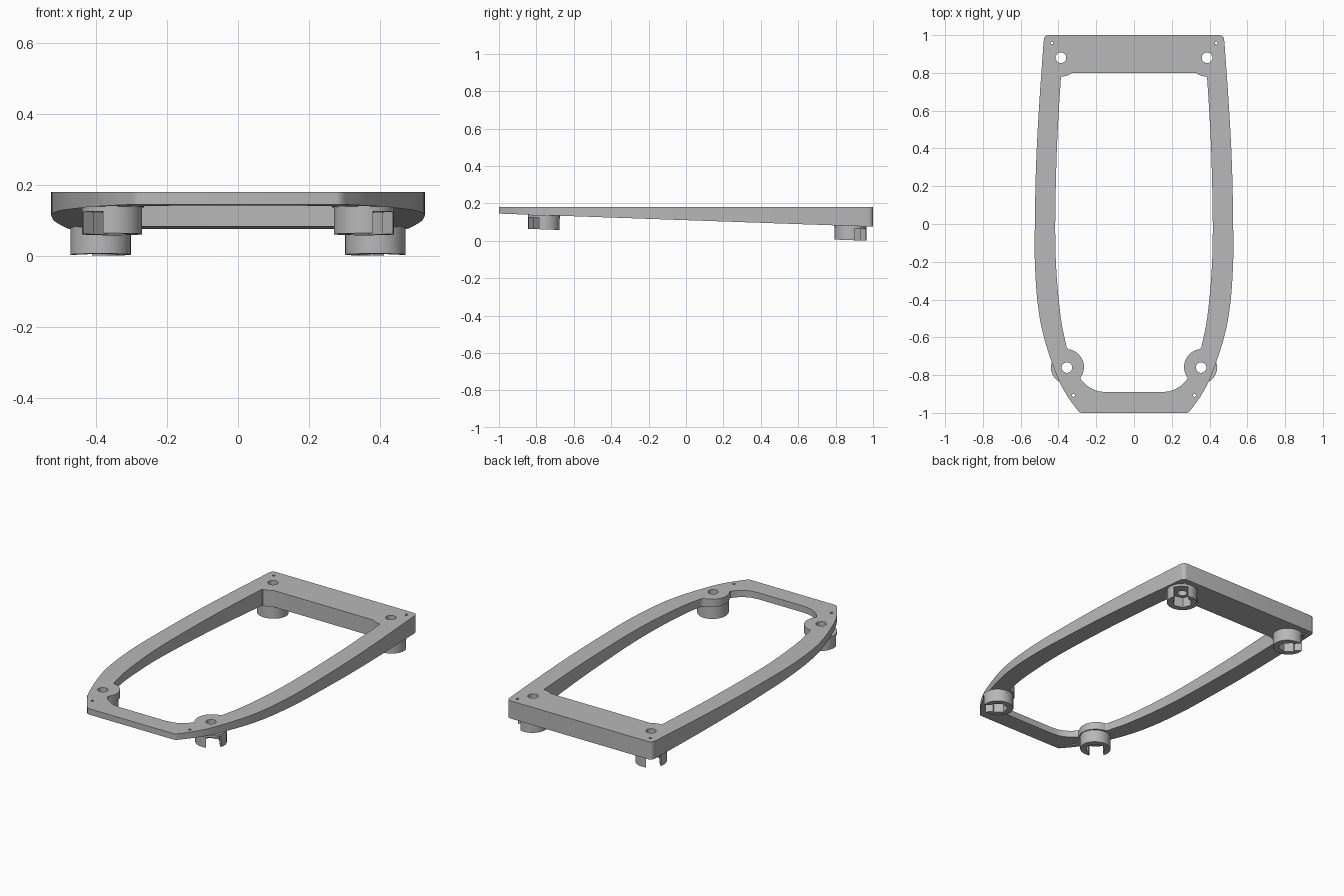
import bpy, bmesh, math
from mathutils import Vector

if "Cube" in bpy.data.objects:
    bpy.data.objects.remove(bpy.data.objects["Cube"], do_unlink=True)

TOP = 0.18
FRONT_BOSS = (0.355, -0.76)
REAR_BOSS = (0.387, 0.88)
BOSS_R, HOLE_R, DEPTH = 0.085, 0.028, 0.072

grey = bpy.data.materials.new("plain grey")
grey.use_nodes = True
grey.diffuse_color = (0.48, 0.48, 0.48, 1)
grey.node_tree.nodes["Principled BSDF"].inputs["Base Color"].default_value = (0.48, 0.48, 0.48, 1)


def underside(y):
    """Sloping lower surface of the frame."""
    return 0.145 - 0.035 * (y + 1)


def arc(centre, radius, start, end, steps):
    """Points along an arc, angles in degrees."""
    pts = []
    for i in range(steps + 1):
        a = math.radians(start + (end - start) * i / steps)
        pts.append((centre[0] + radius * math.cos(a), centre[1] + radius * math.sin(a)))
    return pts


def circle(centre, radius, steps=32):
    return arc(centre, radius, 0, 360, steps)[:-1]


def spline(keys, steps=6):
    """Smooth curve through the key points."""
    p = [Vector(k) for k in keys]
    p = [2 * p[0] - p[1]] + p + [2 * p[-1] - p[-2]]
    out = []
    for a, b, c, d in zip(p, p[1:], p[2:], p[3:]):
        for i in range(steps):
            t = i / steps
            out.append(tuple(0.5 * (2 * b + (c - a) * t + (2 * a - 5 * b + 4 * c - d) * t * t
                                    + (3 * b - a - 3 * c + d) * t ** 3)))
    return out + [tuple(keys[-1])]


def mirrored(half):
    """Close a right-hand outline with its mirror image."""
    return half + [(-x, y) for x, y in reversed(half)]


def prism(name, loops, low, high, mirror=False):
    """Solid between two height functions of y; later loops are holes."""
    bm = bmesh.new()
    edges = []
    for loop in loops:
        vs = [bm.verts.new((x, y, 0)) for x, y in loop]
        edges += [bm.edges.new((vs[i - 1], vs[i])) for i in range(len(vs))]
    bmesh.ops.triangle_fill(bm, edges=edges, use_beauty=True, normal=(0, 0, 1))
    base = list(bm.verts)
    grown = bmesh.ops.extrude_face_region(bm, geom=list(bm.faces), use_keep_orig=True)
    for v in base:
        v.co.z = low(v.co.y)
    for v in grown["geom"]:
        if isinstance(v, bmesh.types.BMVert):
            v.co.z = high(v.co.y)
    bmesh.ops.recalc_face_normals(bm, faces=list(bm.faces))
    mesh = bpy.data.meshes.new(name)
    bm.to_mesh(mesh)
    bm.free()
    mesh.materials.append(grey)
    obj = bpy.data.objects.new(name, mesh)
    bpy.context.collection.objects.link(obj)
    if mirror:
        obj.modifiers.new("Mirror", 'MIRROR').use_bisect_axis[0] = False
    bpy.ops.object.select_all(action='DESELECT')
    obj.select_set(True)
    bpy.context.view_layer.objects.active = obj
    bpy.ops.object.shade_smooth_by_angle(angle=math.radians(30))
    return obj


# Frame outline: straight nose, bowed sides, square rear with small rounds
outer = [(0.278, -1), (0.29, -0.996)]
outer += spline([(0.30, -0.985), (0.36, -0.9), (0.41, -0.8), (0.477, -0.6), (0.51, -0.42),
                 (0.525, -0.2), (0.525, 0), (0.519, 0.3), (0.504, 0.6), (0.479, 0.96)])
outer += arc((0.452, 0.975), 0.025, 0, 90, 6)

# Opening outline: wraps round the four screw bosses
inner = spline([(0.15, -0.89), (0.2, -0.882), (0.25, -0.855), (0.283, -0.82)], 4)
inner += arc((0.36, -0.757), 0.095, 215, 97, 16)
inner += spline([(0.356, -0.655), (0.387, -0.5), (0.411, -0.25), (0.417, 0),
                 (0.41, 0.35), (0.398, 0.6), (0.387, 0.776)])
inner += arc(REAR_BOSS, 0.1, 268, 234, 5)
inner += [(0.315, 0.8)]

# Screw holes and small pin holes
holes = []
for side in (1, -1):
    for x, y in (FRONT_BOSS, REAR_BOSS):
        holes.append(circle((side * x, y), HOLE_R))
    for x, y in ((0.32, -0.907), (0.435, 0.957)):
        holes.append(circle((side * x, y), 0.008, 12))

prism("frame", [mirrored(outer), mirrored(inner)] + holes, underside, lambda y: TOP)

# Bosses: a collar under the frame, then a nut pocket open to the outer corner
for name, centre, facing in (("front", FRONT_BOSS, -45), ("rear", REAR_BOSS, 45)):
    prism(name + "_boss_collars", [circle(centre, BOSS_R, 48), circle(centre, HOLE_R)],
          lambda y: underside(y) - 0.014, underside, mirror=True)
    half_slot = 0.04
    gap = math.degrees(math.asin(half_slot / BOSS_R))
    ring = arc((0, 0), BOSS_R, gap, 360 - gap, 40)
    ring += [(0.033, -half_slot)] + arc((0, 0), 0.055, 300, 60, 4) + [(0.033, half_slot)]
    c, s = math.cos(math.radians(facing)), math.sin(math.radians(facing))
    ring = [(centre[0] + x * c - y * s, centre[1] + x * s + y * c) for x, y in ring]
    prism(name + "_nut_pockets", [ring], lambda y: underside(y) - DEPTH - 0.004,
          lambda y: underside(y) - 0.014, mirror=True)
